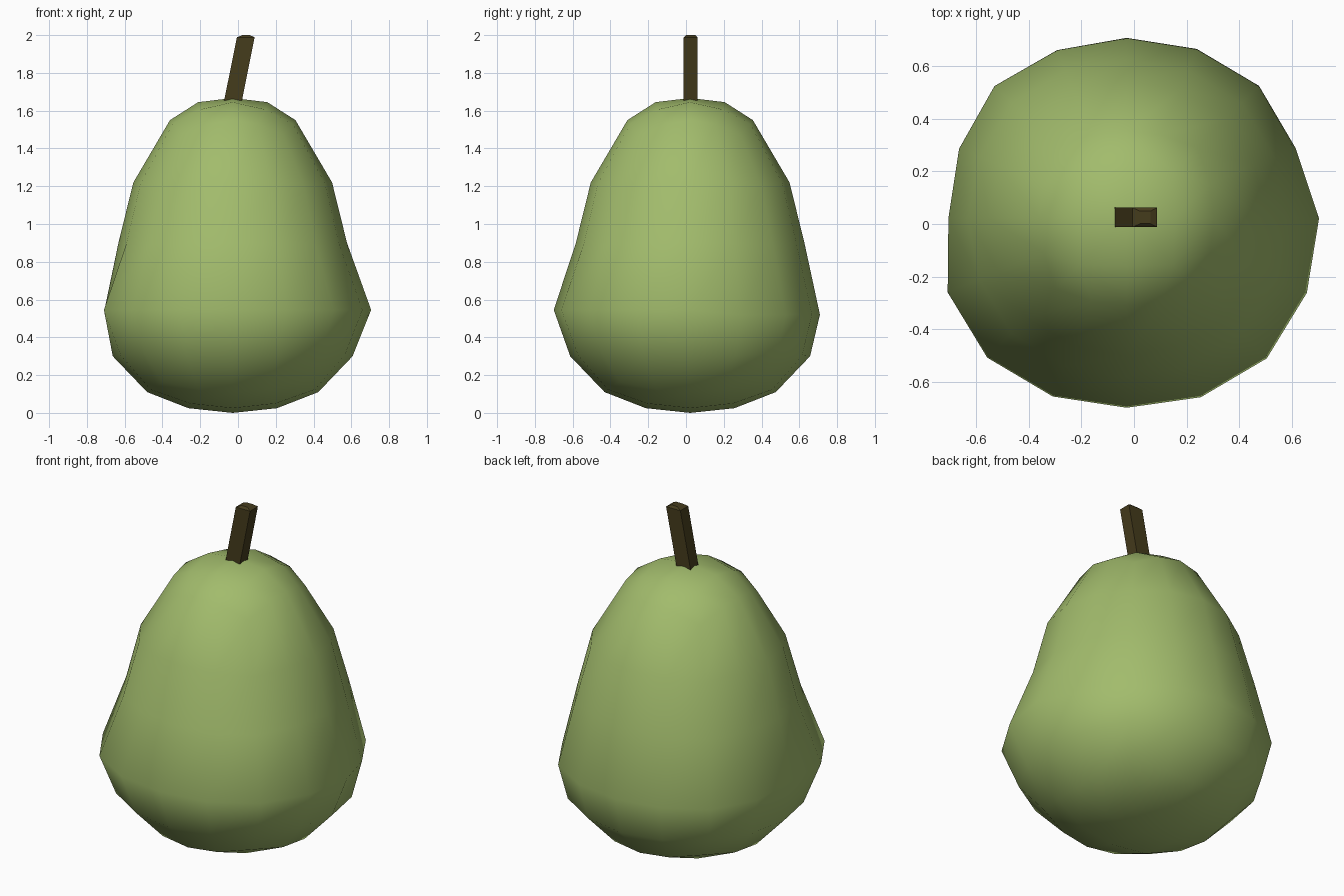
import bpy, bmesh
from math import cos, sin, pi

if "Cube" in bpy.data.objects:
    bpy.data.objects.remove(bpy.data.objects["Cube"])

CX, CY = -0.028, 0.022   # axis of the fruit


def material(name, color):
    m = bpy.data.materials.new(name)
    m.diffuse_color = color
    m.use_nodes = True
    m.node_tree.nodes["Principled BSDF"].inputs["Base Color"].default_value = m.diffuse_color
    return m


def make_object(name, bm, mat):
    bmesh.ops.recalc_face_normals(bm, faces=bm.faces)
    me = bpy.data.meshes.new(name)
    bm.to_mesh(me)
    bm.free()
    me.materials.append(mat)
    ob = bpy.data.objects.new(name, me)
    bpy.context.collection.objects.link(ob)
    return ob


# Fruit: rounded-cube topology, rings of 16 with 4x4 grid caps
bm = bmesh.new()


def ring(n, r_axis, z_axis, r_diag, z_diag):
    """Ring whose radius and height blend from the axes to the diagonals."""
    out = []
    for i in range(n):
        a = 2 * pi * i / n
        t = sin(2 * a) ** 2
        t = t * t if n == 16 else t
        r = r_axis + (r_diag - r_axis) * t
        z = z_axis + (z_diag - z_axis) * t
        out.append(bm.verts.new((CX + r * cos(a), CY + r * sin(a), z)))
    return out


def cap(outer, inner, pole_z):
    pole = bm.verts.new((CX, CY, pole_z))
    for q in range(4):
        c, j = 2 + 4 * q, 1 + 2 * q
        o = [outer[(c + k) % 16] for k in range(-2, 3)]
        a, d, b = inner[j - 1], inner[j], inner[(j + 1) % 8]
        bm.faces.new((a, o[0], o[1], d))
        bm.faces.new((d, o[1], o[2], o[3]))
        bm.faces.new((d, o[3], o[4], b))
        bm.faces.new((pole, a, d, b))


rings = [
    ring(16, 0.453, 0.11, 0.525, 0.165),
    ring(16, 0.635, 0.30, 0.66, 0.315),
    ring(16, 0.69, 0.53, 0.71, 0.53),
    ring(16, 0.605, 0.90, 0.62, 0.89),
    ring(16, 0.526, 1.22, 0.535, 1.20),
    ring(16, 0.332, 1.55, 0.38, 1.47),
]
# Belly ring is slightly uneven, bulging toward the front
belly = [.733, .697, .713, .698, .687, .693, .712, .691,
         .679, .738, .751, .735, .722, .738, .755, .743]
for i, (v, r) in enumerate(zip(rings[2], belly)):
    a = pi * i / 8
    v.co = (CX + r * cos(a), CY + r * sin(a), 0.52 if 0 < i < 8 else 0.545)
for lo, hi in zip(rings, rings[1:]):
    for i in range(16):
        k = (i + 1) % 16
        bm.faces.new((lo[i], lo[k], hi[k], hi[i]))
cap(rings[0], ring(8, 0.235, 0.025, 0.32, 0.05), 0.0)
cap(rings[-1], ring(8, 0.183, 1.645, 0.25, 1.605), 1.667)
for f in bm.faces:
    f.smooth = True
make_object("fruit", bm, material("fruit_green", (0.36, 0.50, 0.15, 1)))

# Stem: leaning square post with a slightly domed tip
bm = bmesh.new()
prev = None
for x, z, hx, hy in ((-0.045, 1.56, .047, .037), (0.041, 1.988, .047, .037),
                     (0.043, 2.0, .02, .024)):
    loop = [bm.verts.new((x + sx * hx, 0.025 + sy * hy, z))
            for sx, sy in ((-1, -1), (1, -1), (1, 1), (-1, 1))]
    if prev:
        for i in range(4):
            k = (i + 1) % 4
            bm.faces.new((prev[i], prev[k], loop[k], loop[i]))
    else:
        bm.faces.new(loop)
    prev = loop
bm.faces.new(prev)
make_object("stem", bm, material("stem_brown", (0.06, 0.045, 0.012, 1)))
